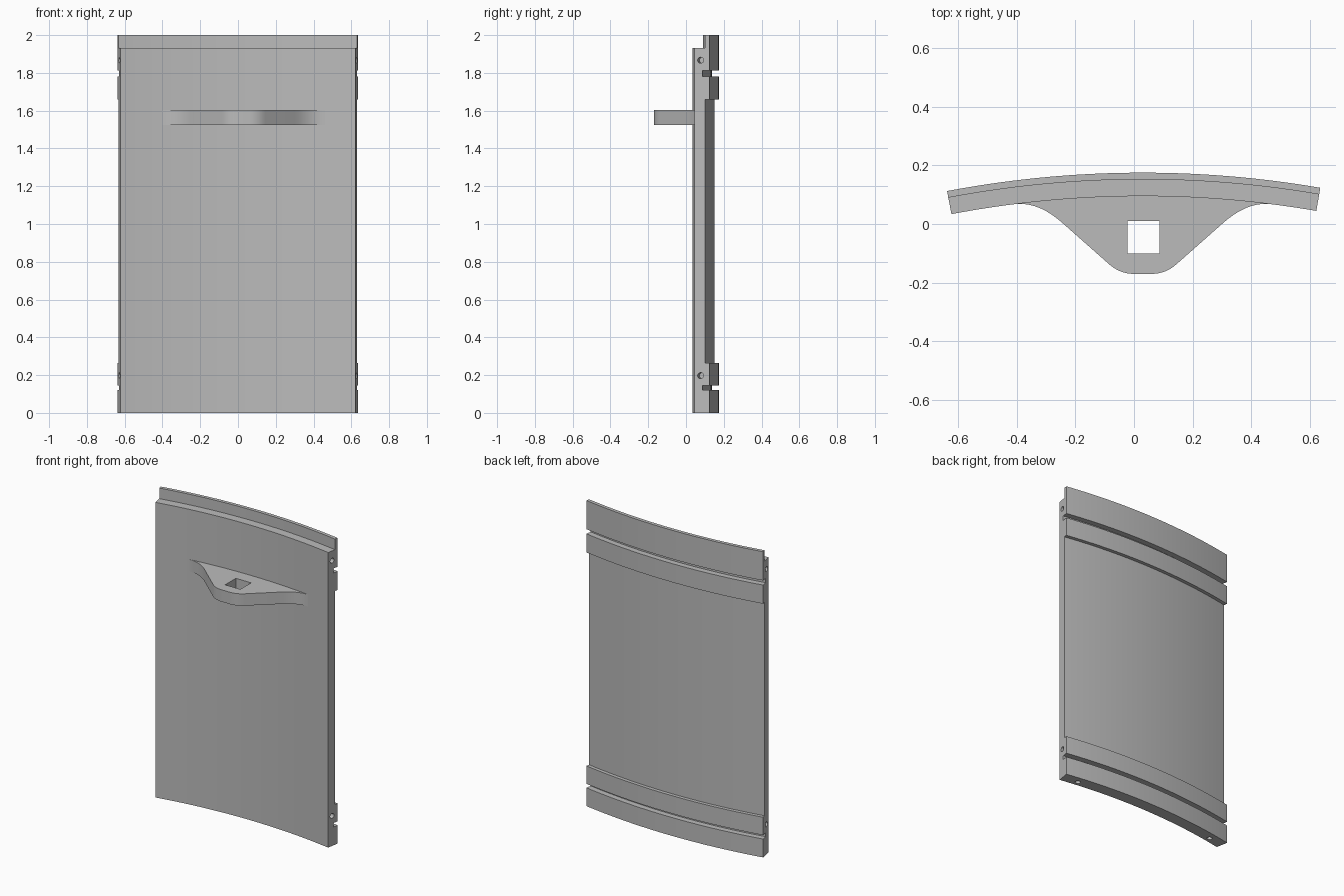
import bpy, bmesh, math
from mathutils import Vector

if "Cube" in bpy.data.objects:
    bpy.data.objects.remove(bpy.data.objects["Cube"])

# Shared arc: centre of curvature, radii and end angles
CX, CY = 0.03, -3.405
INNER, STEP, OUTER, GROOVE, HOLE = 3.50, 3.557, 3.58, 3.543, 3.533
A0, A1 = math.radians(-10.74), math.radians(9.73)
SEGMENTS = 40

grey = bpy.data.materials.new("plain_grey")
grey.use_nodes = True
grey.diffuse_color = (0.5, 0.5, 0.5, 1)
grey.node_tree.nodes["Principled BSDF"].inputs["Base Color"].default_value = (0.5, 0.5, 0.5, 1)


def on_arc(radius, angle, z=0.0):
    return Vector((CX + radius * math.sin(angle), CY + radius * math.cos(angle), z))


def make_object(name, bm):
    bmesh.ops.recalc_face_normals(bm, faces=bm.faces)
    mesh = bpy.data.meshes.new(name)
    bm.to_mesh(mesh)
    bm.free()
    mesh.materials.append(grey)
    obj = bpy.data.objects.new(name, mesh)
    bpy.context.collection.objects.link(obj)
    return obj


def activate(obj):
    bpy.ops.object.select_all(action='DESELECT')
    obj.select_set(True)
    bpy.context.view_layer.objects.active = obj


def cut(obj, cutter):
    """Subtract the cutter, then discard it."""
    cutter.hide_render = True
    mod = obj.modifiers.new("cut", 'BOOLEAN')
    mod.operation, mod.solver, mod.object = 'DIFFERENCE', 'EXACT', cutter
    activate(obj)
    bpy.ops.object.modifier_apply(modifier=mod.name)
    bpy.data.objects.remove(cutter)


def smooth(obj):
    activate(obj)
    bpy.ops.object.shade_smooth_by_angle(angle=math.radians(25))


def bezier(a, b, c, steps=8):
    a, b, c = Vector(a), Vector(b), Vector(c)
    return [a * (1 - t) ** 2 + b * 2 * t * (1 - t) + c * t * t
            for t in (i / steps for i in range(steps + 1))]


# Curved panel: (radius, height) section swept around the arc
section = [(INNER, 0), (OUTER, 0)]
for low, high, radius in [(0.12, 0.146, GROOVE), (0.263, 1.66, STEP), (1.782, 1.812, GROOVE)]:
    section += [(OUTER, low), (radius, low), (radius, high), (OUTER, high)]
section += [(OUTER, 2), (STEP, 2), (STEP, 1.931), (INNER, 1.931)]

bm = bmesh.new()
rings = []
for i in range(SEGMENTS + 1):
    angle = A0 + (A1 - A0) * i / SEGMENTS
    rings.append([bm.verts.new(on_arc(r, angle, z)) for r, z in section])
count = len(section)
for a, b in zip(rings, rings[1:]):
    for j in range(count):
        k = (j + 1) % count
        bm.faces.new((a[j], a[k], b[k], b[j]))
bm.faces.new(rings[0])
bm.faces.new(rings[-1])
panel = make_object("curved_panel", bm)


# Blind dowel holes in both end faces and in the underside
def drill(location, rotation):
    bpy.ops.mesh.primitive_cylinder_add(vertices=24, radius=0.016, depth=0.12,
                                        location=location, rotation=rotation)
    cut(panel, bpy.context.object)


for end, inward in ((A0, 1), (A1, -1)):
    for z in (0.197, 1.867):
        drill(on_arc(HOLE, end, z), (0, math.pi / 2, -end))
    drill(on_arc(HOLE, end + inward * math.radians(1.75)), (0, 0, 0))
smooth(panel)

# Bracket: mirrored half outline with rounded corners, closed inside the panel
half = bezier((0.43, 0.0685), (0.351, 0.074), (0.27, 0.0))
half += bezier((0.115, -0.137), (0.0775, -0.17), (0.03, -0.17))
outline = [(CX + p.x, p.y) for p in half]
outline += [(CX - p.x, p.y) for p in reversed(half)]
for i in range(13):
    p = on_arc(INNER + 0.015, math.asin(0.43 / INNER) * (i / 6 - 1))
    outline.append((p.x, p.y))

bm = bmesh.new()
base = bm.faces.new([bm.verts.new((x, y, 1.525)) for x, y in outline])
top = bmesh.ops.extrude_face_region(bm, geom=[base])
bmesh.ops.translate(bm, vec=(0, 0, 0.078),
                    verts=[v for v in top["geom"] if isinstance(v, bmesh.types.BMVert)])
bracket = make_object("front_bracket", bm)

# Square socket through the bracket
bpy.ops.mesh.primitive_cube_add(size=1, location=(0.032, -0.045, 1.56))
socket = bpy.context.object
socket.scale = (0.11, 0.111, 0.3)
bpy.context.view_layer.update()
cut(bracket, socket)
smooth(bracket)
